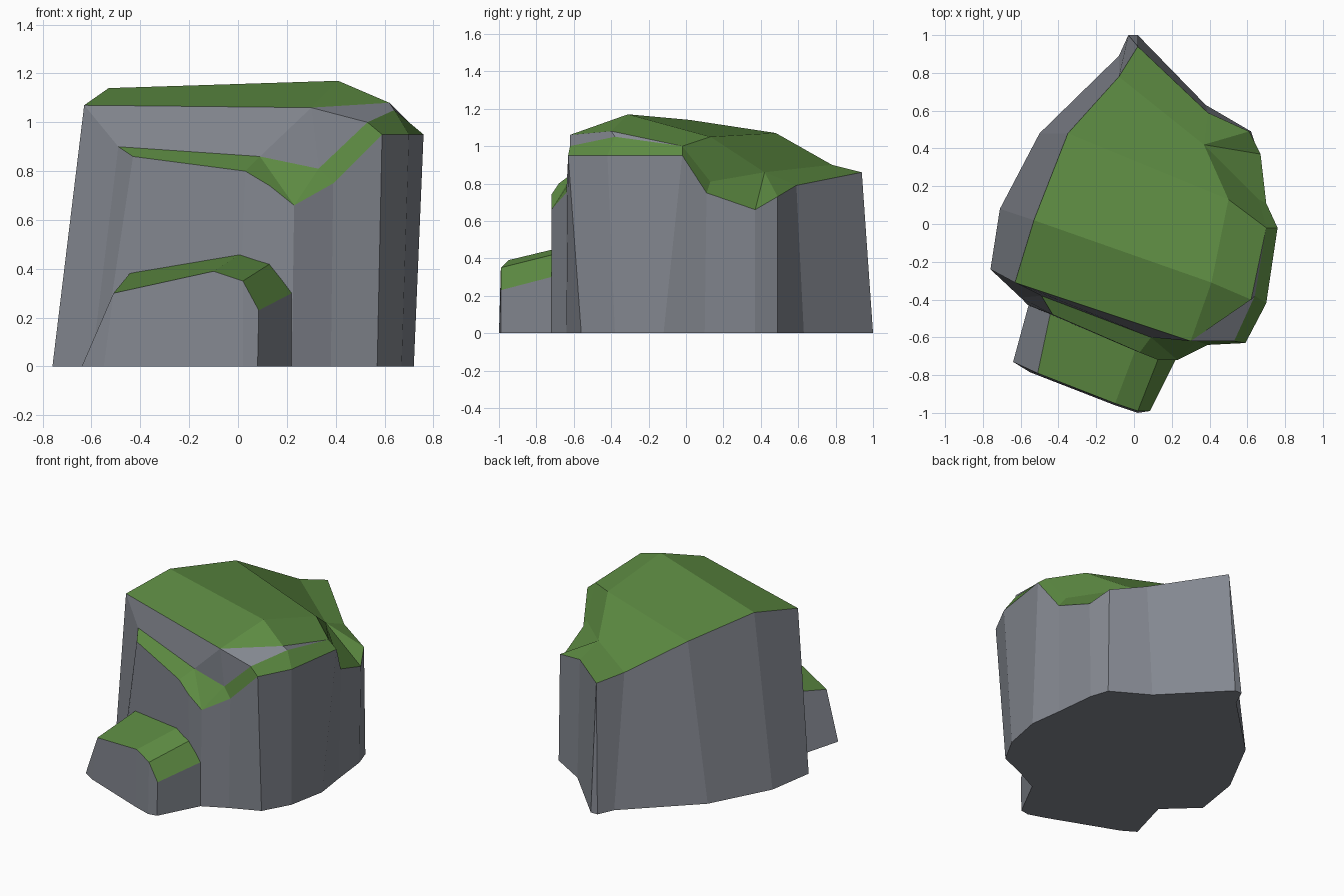
import bpy
import bmesh

default_cube = bpy.data.objects.get("Cube")
if default_cube:
    bpy.data.objects.remove(default_cube, do_unlink=True)


def make_material(name, colour):
    material = bpy.data.materials.new(name)
    material.use_nodes = True
    material.diffuse_color = colour
    shader = material.node_tree.nodes["Principled BSDF"]
    shader.inputs["Base Color"].default_value = colour
    shader.inputs["Roughness"].default_value = 1
    return material


stone = make_material("grey stone", (0.23, 0.245, 0.28, 1))
grass = make_material("green grass", (0.11, 0.26, 0.055, 1))
STONE, GRASS = 0, 1


def build_rock(name, columns, extra_points, stone_panels, grass_panels):
    """Loft walls from a ground outline to a rim, then close the top with panels.

    A panel lists its corners: a number is a rim column, a word is an extra point.
    """
    bm = bmesh.new()
    ground = [bm.verts.new((column[0], column[1], 0)) for column in columns]
    rim = [bm.verts.new(column[2:]) for column in columns]
    points = dict(enumerate(rim))
    for label, position in extra_points.items():
        points[label] = bm.verts.new(position)

    # Ground face and side walls
    bm.faces.new(list(reversed(ground)))
    for i in range(len(columns)):
        j = (i + 1) % len(columns)
        bm.faces.new((ground[i], ground[j], rim[j], rim[i]))

    # Upper stone and grass panels
    for panels, index in ((stone_panels, STONE), (grass_panels, GRASS)):
        for panel in panels:
            face = bm.faces.new([points[corner] for corner in panel])
            face.material_index = index

    bmesh.ops.remove_doubles(bm, verts=bm.verts[:], dist=0.001)
    bmesh.ops.recalc_face_normals(bm, faces=bm.faces[:])
    mesh = bpy.data.meshes.new(name)
    bm.to_mesh(mesh)
    bm.free()
    mesh.materials.append(stone)
    mesh.materials.append(grass)
    rock = bpy.data.objects.new(name, mesh)
    bpy.context.collection.objects.link(rock)
    return rock


# Large boulder: ground x, y then rim x, y, z, anticlockwise from the front corner
boulder_columns = [
    (-.76, -.24, -.63, -.31, 1.07),
    (-.6, -.39, -.49, -.38, .9),
    (-.56, -.43, -.43, -.48, .86),
    (0, -.67, .03, -.68, .8),
    (.13, -.71, .13, -.72, .74),
    (.22, -.72, .23, -.72, .66),
    (.38, -.64, .39, -.64, .75),
    (.57, -.56, .59, -.63, .95),
    (.67, -.38, .7, -.42, .95),
    (.72, -.12, .76, -.02, .95),
    (.69, .1, .7, .11, .75),
    (.66, .37, .67, .37, .66),
    (.62, .49, .61, .49, .73),
    (.38, .63, .39, .59, .79),
    (.02, 1, .02, .94, .86),
    (-.03, 1, .02, .94, .86),
    (-.08, .89, -.08, .78, .9),
    (-.5, .48, -.35, .48, 1.07),
    (-.71, .08, -.53, .02, 1.14),
]
boulder_points = {
    "ledge middle": (.09, -.6, .86),
    "ledge dip": (.33, -.62, .81),
    "ledge corner": (.53, -.62, 1),
    "ledge side": (.64, -.38, 1.05),
    "ledge end": (.7, -.02, 1),
    "cap front": (.3, -.62, 1.06),
    "cap side": (.62, -.4, 1.08),
    "peak": (.41, -.31, 1.17),
    "shoulder": (.5, .13, 1.05),
    "notch": (.37, .42, .86),
    "notch foot": (.66, .13, .81),
}

# Stone band between the grassy ledge and the cap
boulder_stone = [
    (0, 1, "ledge middle", "cap front"),
    ("cap front", "ledge middle", "ledge dip"),
    ("cap front", "ledge dip", "ledge corner"),
    ("cap front", "ledge corner", "ledge side", "cap side"),
    ("cap side", "ledge side", "ledge end"),
]
boulder_grass = [
    # Ledge winding round the front
    (1, 2, 3, "ledge middle"),
    ("ledge middle", 3, 4, 5),
    ("ledge middle", 5, "ledge dip"),
    ("ledge dip", 5, 6),
    ("ledge dip", 6, 7, "ledge corner"),
    ("ledge corner", 7, 8, "ledge side"),
    ("ledge side", 8, 9, "ledge end"),
    # Top cap
    (0, "cap front", "peak", 18),
    ("cap front", "cap side", "peak"),
    ("cap side", "ledge end", "shoulder", "peak"),
    (18, "peak", "shoulder", 17),
    (17, "shoulder", "notch", 16),
    (16, "notch", 13, 14, 15),
    # Notch and low shelf on the side
    ("ledge end", "notch foot", "notch", "shoulder"),
    ("ledge end", 9, 10, "notch foot"),
    ("notch", "notch foot", 10, 11),
    ("notch", 11, 12),
    ("notch", 12, 13),
]
build_rock("boulder", boulder_columns, boulder_points, boulder_stone, boulder_grass)

# Small step rock leaning on the front, its back buried in the boulder
step_columns = [
    (-.55, -.4, -.44, -.46, .385),
    (-.64, -.73, -.51, -.79, .3),
    (-.55, -.785, -.51, -.79, .3),
    (-.1, -.96, -.1, -.95, .39),
    (.02, -1, .02, -.99, .35),
    (.08, -.99, .085, -.99, .23),
    (.22, -.72, .22, -.72, .3),
    (.13, -.66, .13, -.71, .42),
    (0, -.6, .01, -.66, .46),
]
step_grass = [(0, 1, 2, 3, 8), (3, 4, 7, 8), (4, 5, 6, 7)]
build_rock("step_rock", step_columns, {}, [], step_grass)
